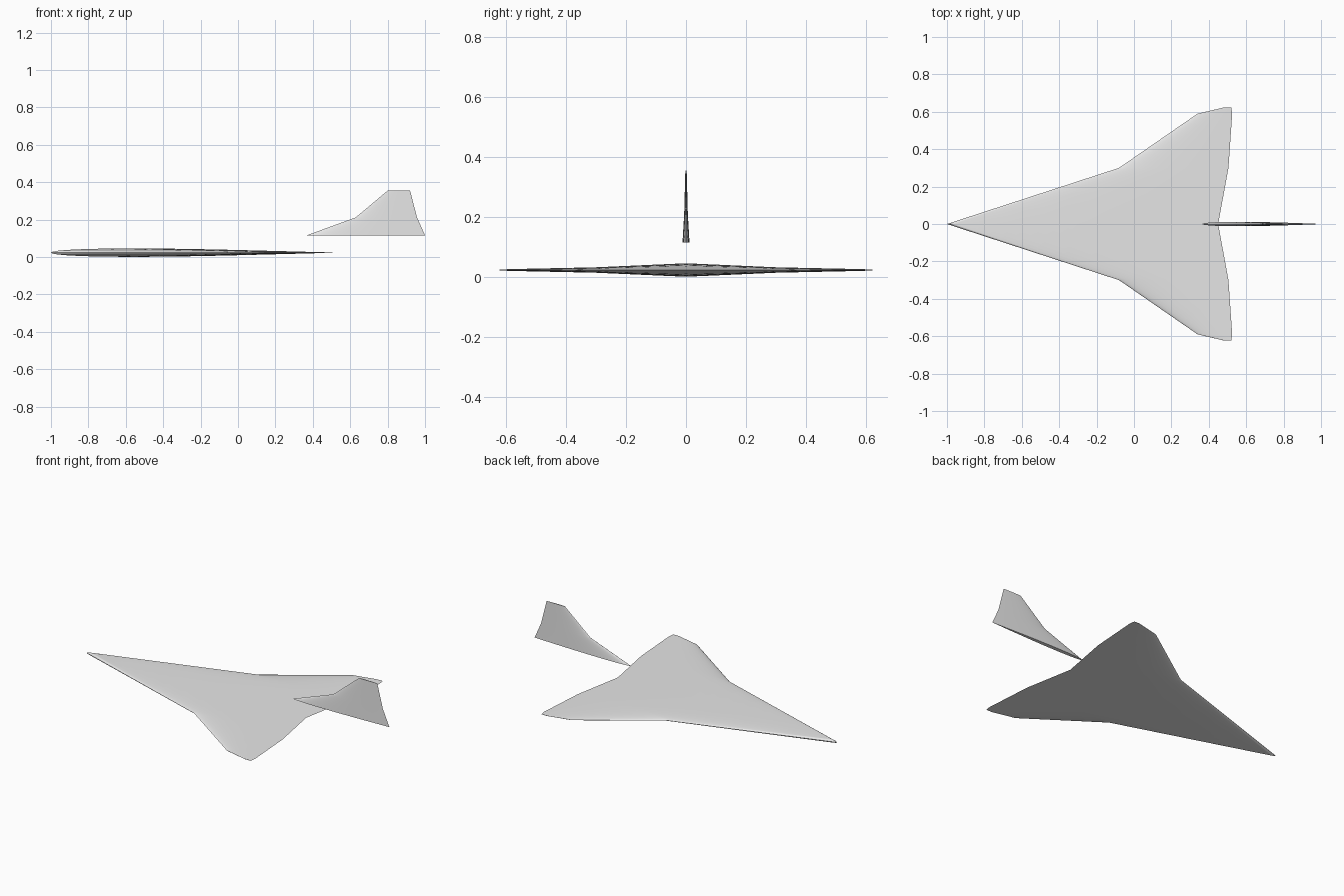
import bpy
import bmesh
import math
from mathutils import Vector

cube = bpy.data.objects.get("Cube")
if cube:
    bpy.data.objects.remove(cube, do_unlink=True)

grey = bpy.data.materials.new("light_grey")
grey.use_nodes = True
grey.diffuse_color = (0.8, 0.8, 0.8, 1)
grey.node_tree.nodes["Principled BSDF"].inputs["Base Color"].default_value = (0.8, 0.8, 0.8, 1)

STEPS = 20


def half_thickness(c):
    """Symmetric airfoil, unit chord and unit maximum thickness."""
    return 5 * (0.2969 * math.sqrt(c) - 0.126 * c - 0.3516 * c**2
                + 0.2843 * c**3 - 0.1036 * c**4)


def airfoil(lead, trail, ratio):
    """Closed loop of (x, offset): over one side and back along the other."""
    chord = trail - lead
    cs = [(1 - math.cos(math.pi * i / STEPS)) / 2 for i in range(STEPS + 1)]
    side = [(lead + chord * c, chord * ratio * max(half_thickness(c), 0)) for c in cs]
    side[0], side[-1] = (lead, 0), (trail, 0)
    return side + [(x, -t) for x, t in side[-2:0:-1]]


def loft(name, stations, ratio, place):
    """Skin airfoil sections given as (span, leading x, trailing x)."""
    bm = bmesh.new()
    rings = [[bm.verts.new(place(x, t, span)) for x, t in airfoil(lead, trail, ratio)]
             for span, lead, trail in stations]
    for a, b in zip(rings, rings[1:]):
        for i in range(len(a)):
            j = (i + 1) % len(a)
            bm.faces.new((a[i], a[j], b[j], b[i]))
    # Flat end caps
    bm.faces.new(rings[0])
    bm.faces.new(rings[-1])
    bmesh.ops.recalc_face_normals(bm, faces=bm.faces)
    mesh = bpy.data.meshes.new(name)
    bm.to_mesh(mesh)
    bm.free()
    mesh.materials.append(grey)
    obj = bpy.data.objects.new(name, mesh)
    bpy.context.collection.objects.link(obj)
    bpy.ops.object.select_all(action="DESELECT")
    obj.select_set(True)
    bpy.context.view_layer.objects.active = obj
    bpy.ops.object.shade_smooth_by_angle(angle=math.radians(40))
    return obj


# Delta wing: one half is mirrored across the root section
half = [(0, -1, 0.45), (0.3, -0.08, 0.505), (0.59, 0.34, 0.525), (0.623, 0.48, 0.52)]
span = [(-y, a, b) for y, a, b in reversed(half[1:])] + half
loft("delta_wing", span, 0.031, lambda x, t, s: Vector((x, s, 0.0235 + t)))

# Upright tail fin floating behind the wing
fin = [(0.115, 0.365, 1.0), (0.212, 0.63, 0.957), (0.355, 0.80, 0.92)]
loft("tail_fin", fin, 0.037, lambda x, t, s: Vector((x, t, s)))
